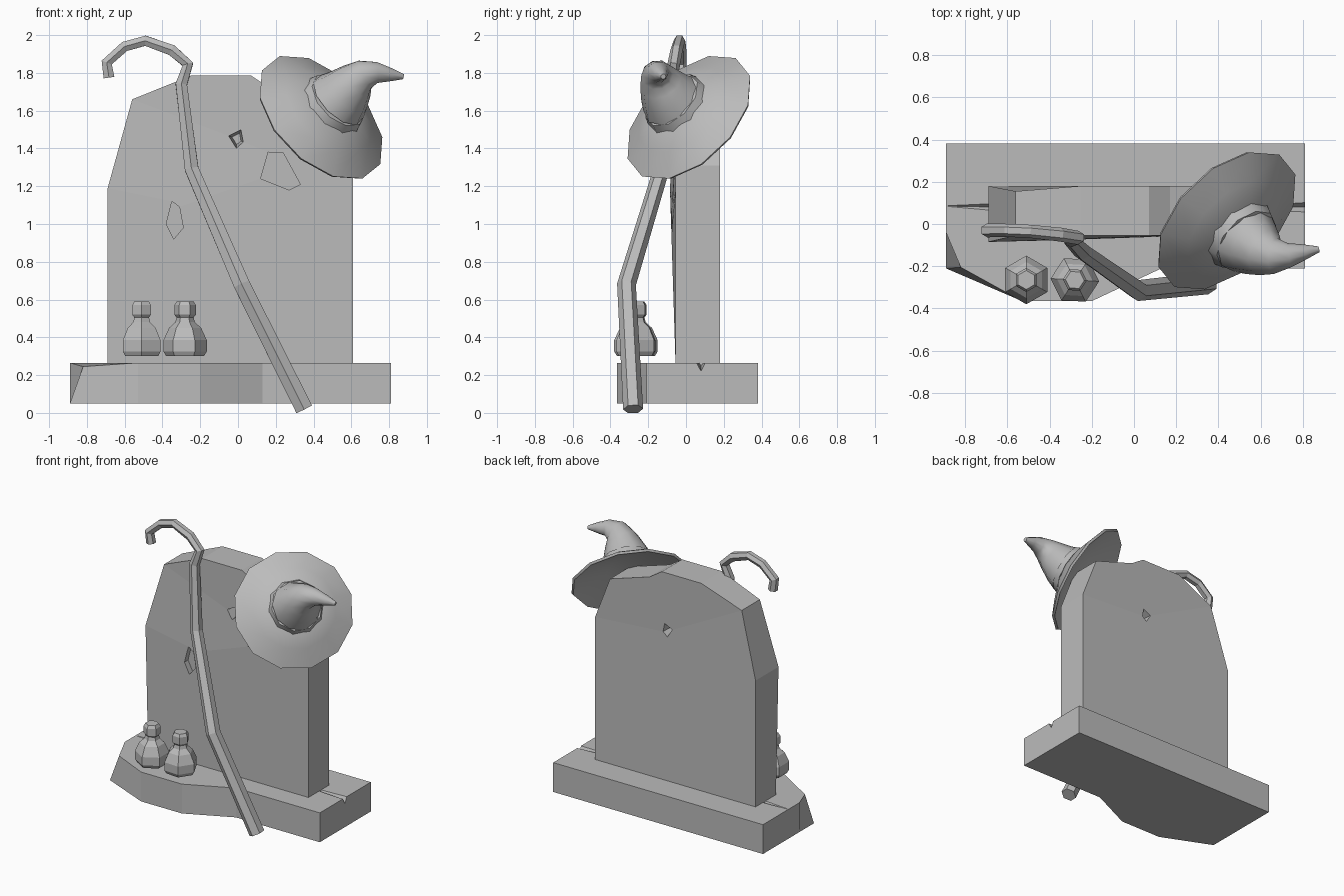
import bpy, bmesh, math
from mathutils import Vector

if "Cube" in bpy.data.objects:
    bpy.data.objects.remove(bpy.data.objects["Cube"])

grey = bpy.data.materials.new("plain_grey")
grey.diffuse_color = (0.5, 0.5, 0.5, 1)
grey.use_nodes = True
grey.node_tree.nodes["Principled BSDF"].inputs["Base Color"].default_value = grey.diffuse_color


def finish(name, bm, smooth=None):
    bmesh.ops.recalc_face_normals(bm, faces=bm.faces)
    me = bpy.data.meshes.new(name)
    bm.to_mesh(me)
    bm.free()
    ob = bpy.data.objects.new(name, me)
    bpy.context.collection.objects.link(ob)
    me.materials.append(grey)
    bpy.ops.object.select_all(action='DESELECT')
    ob.select_set(True)
    bpy.context.view_layer.objects.active = ob
    if smooth:
        bpy.ops.object.shade_smooth_by_angle(angle=math.radians(smooth))
    return ob


def skin(name, rings, smooth=None):
    """Join rings of points into a closed, capped body."""
    bm = bmesh.new()
    vs = [[bm.verts.new(p) for p in r] for r in rings]
    n = len(vs[0])
    for a, b in zip(vs, vs[1:]):
        for i in range(n):
            j = (i + 1) % n
            bm.faces.new((a[i], a[j], b[j], b[i]))
    bm.faces.new(vs[0])
    bm.faces.new(vs[-1])
    return finish(name, bm, smooth)


def ring(c, axis, r, n, phase=0.0):
    t = Vector(axis).normalized()
    u = (Vector((0, 1, 0)) - t * t.y).normalized()
    w = t.cross(u)
    return [Vector(c) + r * (math.cos(a) * u + math.sin(a) * w)
            for a in (phase + 2 * math.pi * i / n for i in range(n))]


def sweep(name, path, n, smooth=None):
    """Tube through (x, y, z, radius) points."""
    p = [Vector(q[:3]) for q in path]
    rings = []
    for i, q in enumerate(path):
        d = Vector()
        if i:
            d += (p[i] - p[i - 1]).normalized()
        if i < len(p) - 1:
            d += (p[i + 1] - p[i]).normalized()
        rings.append(ring(p[i], d, q[3], n))
    return skin(name, rings, smooth)


def cut(target, cutter):
    m = target.modifiers.new("cut", 'BOOLEAN')
    m.operation = 'DIFFERENCE'
    m.solver = 'EXACT'
    m.object = cutter
    bpy.ops.object.select_all(action='DESELECT')
    bpy.context.view_layer.objects.active = target
    target.select_set(True)
    bpy.ops.object.modifier_apply(modifier=m.name)
    bpy.data.objects.remove(cutter)


def dent(target, pts, y0, y1, shrink=1.0):
    """Cut an (x, z) outline into the slab from y0 to y1."""
    cx = sum(p[0] for p in pts) / len(pts)
    cz = sum(p[1] for p in pts) / len(pts)
    cut(target, skin("cutter", [
        [(x, y0, z) for x, z in pts],
        [(cx + (x - cx) * shrink, y1, cz + (z - cz) * shrink) for x, z in pts]]))


# base plinth with a bulging, chipped front
outline = [(-.89, .38), (-.89, -.04), (-.89, -.21), (-.53, -.365),
           (-.2, -.365), (.13, -.21), (.81, -.21), (.81, .38)]
top = [(x, y, .265) for x, y in outline]
top[2] = (-.82, -.205, .245)
base = skin("base", [[(x, y, .05) for x, y in outline], top])
# V-shaped cracks on both ends of the base
cut(base, skin("cutter", [[(.9, .045, .28), (.9, .115, .28), (.9, .08, .21)],
                          [(.6, .06, .28), (.6, .1, .28), (.6, .08, .25)]]))
cut(base, skin("cutter", [[(-.88, .08, .27), (-.88, .09, .27), (-.88, .085, .262)],
                          [(-.66, .06, .27), (-.66, .1, .27), (-.66, .08, .24)]]))

# upright slab
arch = [(-.69, .25), (-.69, 1.19), (-.56, 1.66), (-.25, 1.785), (.07, 1.785),
        (.17, 1.72), (.49, 1.62), (.61, 1.31), (.61, .25)]
front = [(x, -.055, z) for x, z in arch]
front[1] = (-.69, -.085, 1.19)
back = [(x, .18, z) for x, z in arch]
back[2] = (-.56, .155, 1.66)
slab = skin("slab", [front, back])
# chips in the slab faces
chip = [(-.06, 1.47), (.02, 1.51), (.035, 1.43), (-.01, 1.39)]
dent(slab, chip, -.12, .05, .5)
dent(slab, [(x + .04, z - .09) for x, z in chip], .24, .09, .5)
dent(slab, [(.12, 1.24), (.16, 1.38), (.24, 1.375), (.33, 1.21), (.27, 1.18)], -.15, -.035)
dent(slab, [(-.35, 1.12), (-.31, 1.09), (-.29, .98), (-.34, .92), (-.38, 1.0)], -.15, -.035)

# two six-sided bottles
profile = [(.1, .30), (.115, .325), (.115, .385), (.085, .45), (.052, .48),
           (.045, .505), (.057, .52), (.057, .57), (.045, .59)]
for name, x, turn in (("bottle_left", -.51, 0), ("bottle_right", -.28, math.pi / 6 - .06)):
    skin(name, [ring((x, -.265, z), (0, 0, 1), r, 6, turn) for r, z in profile])

# crooked staff
sweep("staff", [(.35, -.28, .02, .053), (.02, -.315, .68, .05), (-.245, -.13, 1.29, .042),
                (-.3, -.075, 1.74, .035), (-.265, -.065, 1.845, .033), (-.35, -.05, 1.92, .033),
                (-.49, -.035, 1.97, .031), (-.6, -.03, 1.94, .031), (-.695, -.03, 1.855, .033),
                (-.683, -.03, 1.775, .033)], 6)

# hat: tilted brim, band and bent crown
axis = Vector((1, -1, 1)).normalized()
mid = Vector((.44, .015, 1.565))


def disc(t, r, n):
    return ring(mid + axis * t, axis, r, n, .2)


skin("hat_brim", [disc(.08, .15, 12), disc(-.015, .395, 12), disc(.0, .405, 12),
                  disc(.07, .28, 12), disc(.125, .17, 12)], 35)
skin("hat_band", [disc(.09, .195, 10), disc(.16, .172, 10), disc(.165, .15, 10)], 35)
sweep("hat_crown", [(.53, -.075, 1.655, .17), (.57, -.105, 1.695, .145), (.62, -.135, 1.75, .113),
                    (.67, -.152, 1.79, .085), (.735, -.148, 1.802, .058),
                    (.81, -.132, 1.79, .036), (.875, -.12, 1.78, .014)], 10, 50)
